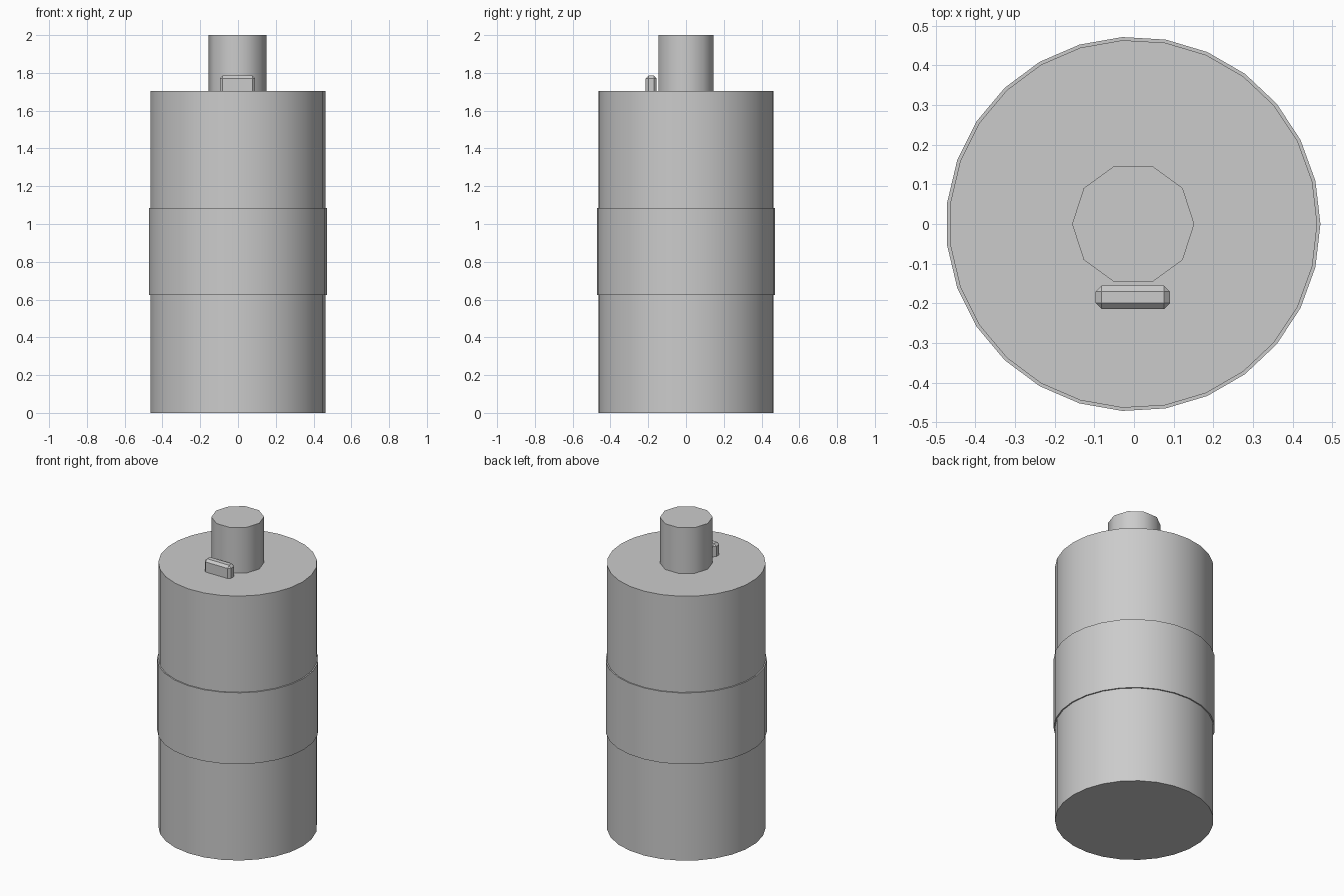
import bpy
import bmesh
from math import radians
from mathutils import Matrix

cube = bpy.data.objects.get("Cube")
if cube:
    bpy.data.objects.remove(cube, do_unlink=True)

AXIS_X = -0.002

grey = bpy.data.materials.new("light_grey")
grey.use_nodes = True
GREY_RGBA = (0.6, 0.6, 0.6, 1)
grey.diffuse_color = GREY_RGBA
grey.node_tree.nodes["Principled BSDF"].inputs["Base Color"].default_value = GREY_RGBA


def finish(name, bm):
    mesh = bpy.data.meshes.new(name)
    bm.to_mesh(mesh)
    bm.free()
    mesh.materials.append(grey)
    obj = bpy.data.objects.new(name, mesh)
    bpy.context.collection.objects.link(obj)
    return obj


def cylinder(name, sides, radius, bottom, top):
    """Capped upright cylinder with its first corner on +x."""
    bm = bmesh.new()
    place = Matrix.Translation((AXIS_X, 0, (bottom + top) / 2)) @ Matrix.Rotation(radians(-90), 4, "Z")
    bmesh.ops.create_cone(bm, cap_ends=True, segments=sides, radius1=radius,
                          radius2=radius, depth=top - bottom, matrix=place)
    obj = finish(name, bm)
    bpy.ops.object.select_all(action="DESELECT")
    obj.select_set(True)
    bpy.context.view_layer.objects.active = obj
    bpy.ops.object.shade_smooth_by_angle(angle=radians(40))
    return obj


# Main can, raised wrap band and top post
cylinder("body", 27, 0.464, 0, 1.705)
cylinder("wrap_band", 27, 0.472, 0.625, 1.085)
cylinder("top_post", 10, 0.154, 1.70, 2.0)

# Small chamfered tab in front of the post
bm = bmesh.new()
size = Matrix.Diagonal((0.187, 0.059, 0.105, 1))
bmesh.ops.create_cube(bm, size=1, matrix=Matrix.Translation((-0.003, -0.185, 1.7325)) @ size)
bmesh.ops.bevel(bm, geom=bm.edges[:], offset=0.015, segments=1, affect="EDGES", profile=0.5)
finish("front_tab", bm)
